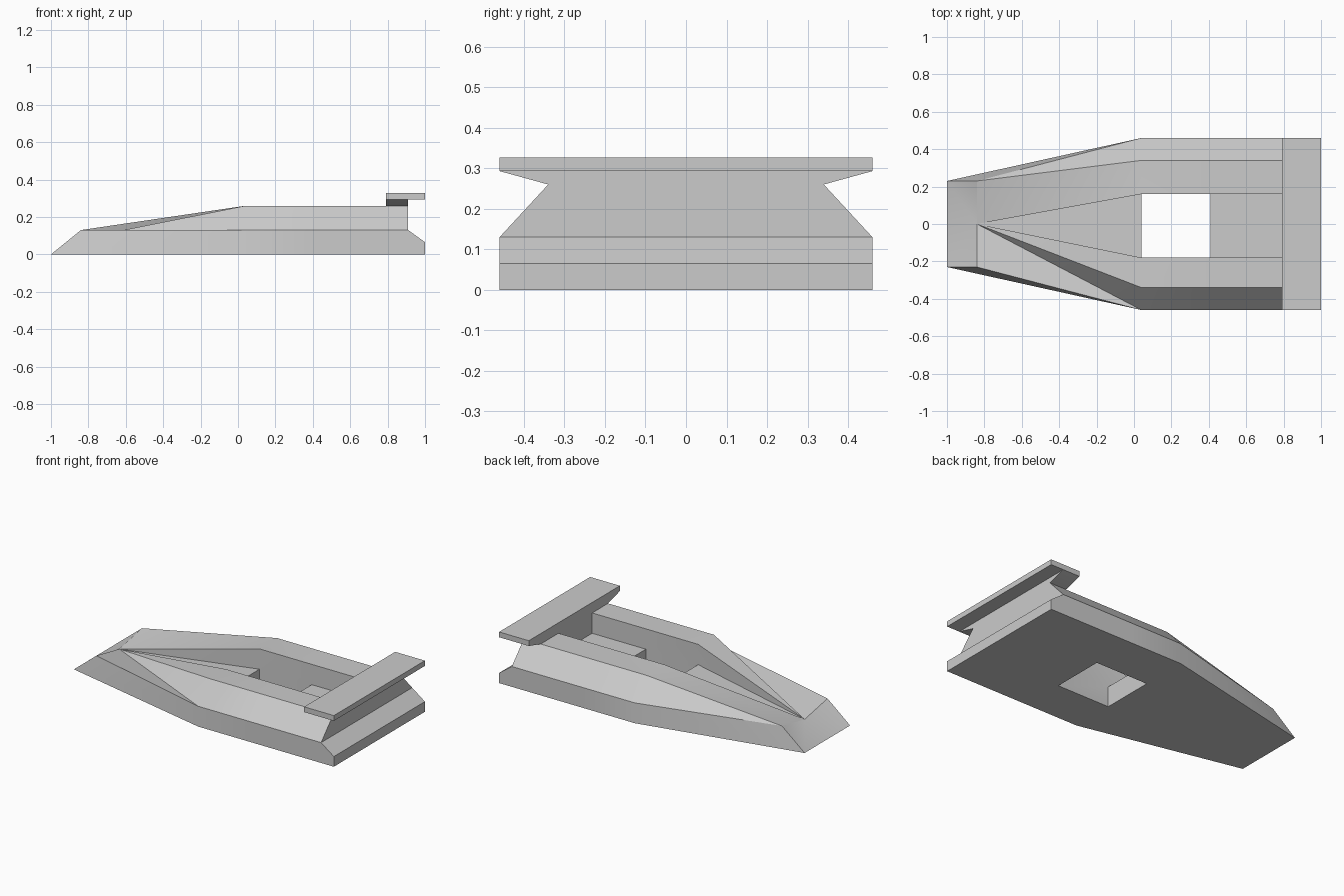
import bpy
import bmesh

cube = bpy.data.objects.get("Cube")
if cube:
    bpy.data.objects.remove(cube, do_unlink=True)

# Single plain grey
grey = bpy.data.materials.new("plain grey")
grey.use_nodes = True
grey.diffuse_color = (0.6, 0.6, 0.6, 1)
grey.node_tree.nodes["Principled BSDF"].inputs["Base Color"].default_value = grey.diffuse_color


def finish(name, bm):
    bmesh.ops.recalc_face_normals(bm, faces=bm.faces)
    mesh = bpy.data.meshes.new(name)
    bm.to_mesh(mesh)
    bm.free()
    mesh.materials.append(grey)
    obj = bpy.data.objects.new(name, mesh)
    bpy.context.collection.objects.link(obj)
    bpy.ops.object.select_all(action="DESELECT")
    obj.select_set(True)
    bpy.context.view_layer.objects.active = obj
    bpy.ops.object.shade_smooth_by_angle(angle=0.5236)
    return obj


# Hull: one half-section repeated along the stations
stations = [0.04, 0.41, 0.79, 0.91]
section = {
    "keel": (0.46, 0), "gunwale": (0.46, 0.13), "crest": (0.34, 0.26),
    "inner": (0.17, 0.26), "floor": (0.17, 0.13), "well": (0.17, 0),
}
bm = bmesh.new()
points = {}


def add(key, x, y, z):
    points[key] = bm.verts.new((x, y, z))


def face(*keys):
    bm.faces.new([points[k] for k in keys])


add("nose", -0.84, 0, 0.085)
for s in (-1, 1):
    add(("bow_low", s), -1, 0.23 * s, 0)
    add(("bow_top", s), -0.84, 0.23 * s, 0.13)
    add(("stern_low", s), 1, 0.46 * s, 0)
    add(("stern_top", s), 1, 0.46 * s, 0.065)
    for i, x in enumerate(stations):
        for part, (y, z) in section.items():
            if part == "well" and i > 1 or part == "floor" and i > 2:
                continue
            shift = -0.01 if y < 0.2 else 0
            add((part, s, i), x, y * s + shift, z)


def strip(a, b, s, first, last):
    for i in range(first, last):
        face((a, s, i), (b, s, i), (b, s, i + 1), (a, s, i + 1))


def across(a, b, i):
    face((a, -1, i), (a, 1, i), (b, 1, i), (b, -1, i))


for s in (-1, 1):
    # Side walls, cockpit walls and stern flank
    strip("keel", "gunwale", s, 0, 3)
    strip("gunwale", "crest", s, 0, 3)
    strip("crest", "inner", s, 0, 3)
    strip("inner", "floor", s, 0, 2)
    strip("floor", "well", s, 0, 1)
    strip("well", "keel", s, 0, 1)
    face(("keel", s, 3), ("stern_low", s), ("stern_top", s), ("gunwale", s, 3))
    # Bow flank and tapering cockpit wall
    face(("bow_low", s), ("bow_top", s), ("gunwale", s, 0), ("keel", s, 0))
    face("nose", ("bow_low", s), ("bow_top", s))
    face("nose", ("crest", s, 0), ("inner", s, 0))
    face("nose", ("inner", s, 0), ("floor", s, 0))

# The two sides of the foredeck fold along different diagonals
face("nose", ("bow_top", 1), ("crest", 1, 0))
face(("bow_top", 1), ("gunwale", 1, 0), ("crest", 1, 0))
face("nose", ("bow_top", -1), ("gunwale", -1, 0))
face("nose", ("gunwale", -1, 0), ("crest", -1, 0))
face("nose", ("bow_low", -1), ("bow_low", 1))

# Cockpit floors, well ends and rear bulkhead
face("nose", ("floor", -1, 0), ("floor", 1, 0))
across("floor", "well", 0)
across("floor", "well", 1)
across("inner", "floor", 2)
face(("floor", -1, 1), ("floor", 1, 1), ("floor", 1, 2), ("floor", -1, 2))
face(("inner", -1, 2), ("inner", 1, 2), ("inner", 1, 3), ("inner", -1, 3))

# Stern
face(("gunwale", -1, 3), ("gunwale", 1, 3), ("crest", 1, 3), ("inner", 1, 3),
     ("inner", -1, 3), ("crest", -1, 3))
face(("gunwale", -1, 3), ("gunwale", 1, 3), ("stern_top", 1), ("stern_top", -1))
face(("stern_top", -1), ("stern_top", 1), ("stern_low", 1), ("stern_low", -1))

# Underside around the open well
face(("bow_low", -1), ("bow_low", 1), ("keel", 1, 0), ("well", 1, 0),
     ("well", -1, 0), ("keel", -1, 0))
face(("keel", 1, 1), ("well", 1, 1), ("well", -1, 1), ("keel", -1, 1),
     ("keel", -1, 2), ("keel", -1, 3), ("stern_low", -1), ("stern_low", 1),
     ("keel", 1, 3), ("keel", 1, 2))
finish("hull", bm)


# Wing and its flared support: profiles in y and z extruded along x
def extrude_x(name, profile, x0, x1):
    bm = bmesh.new()
    base = bm.faces.new([bm.verts.new((x0, y, z)) for y, z in profile])
    grown = bmesh.ops.extrude_face_region(bm, geom=[base])["geom"]
    verts = [v for v in grown if isinstance(v, bmesh.types.BMVert)]
    bmesh.ops.translate(bm, verts=verts, vec=(x1 - x0, 0, 0))
    return finish(name, bm)


extrude_x("wing_support", [(-0.34, 0.26), (0.34, 0.26), (0.46, 0.293), (-0.46, 0.293)], 0.79, 0.91)
extrude_x("rear_wing", [(-0.46, 0.293), (0.46, 0.293), (0.46, 0.327), (-0.46, 0.327)], 0.79, 1)
